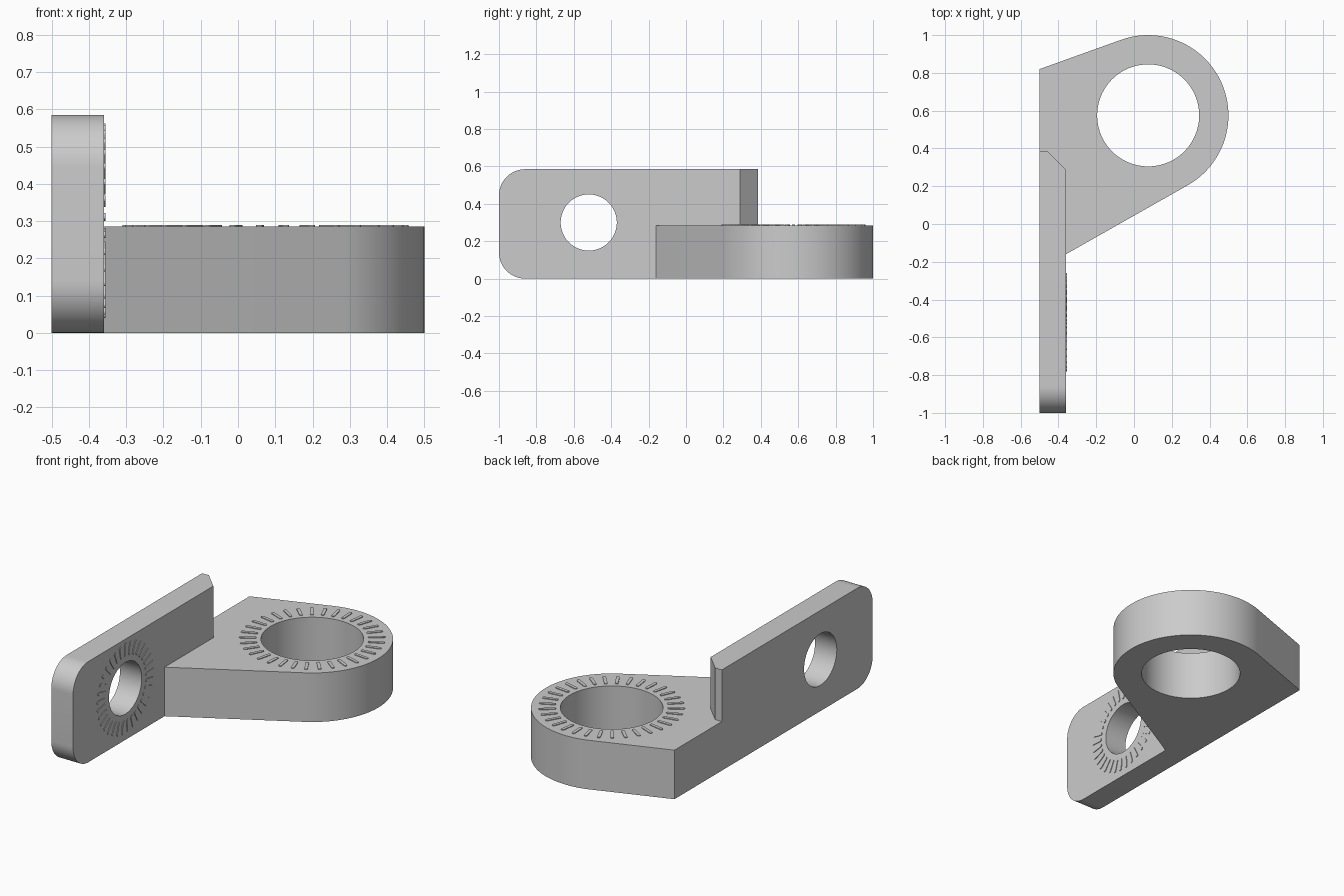
import bpy
import bmesh
from math import pi, cos, sin, atan2, acos, hypot
from mathutils import Matrix, Vector

cube = bpy.data.objects.get("Cube")
if cube:
    bpy.data.objects.remove(cube, do_unlink=True)

# Main dimensions
PLATE_LEFT, PLATE_RIGHT, PLATE_TOP = -0.5, -0.36, 0.585
BASE_TOP = 0.285
RING = Vector((0.075, 0.575, 0))
RING_RADIUS = 0.425
PLATE_HOLE = Vector((PLATE_RIGHT, -0.52, 0.3))

gray = bpy.data.materials.new("light_gray")
gray.use_nodes = True
color = (0.6, 0.6, 0.6, 1)
gray.diffuse_color = color
gray.node_tree.nodes["Principled BSDF"].inputs["Base Color"].default_value = color


def finish(bm, name):
    bmesh.ops.recalc_face_normals(bm, faces=bm.faces)
    mesh = bpy.data.meshes.new(name)
    bm.to_mesh(mesh)
    bm.free()
    mesh.materials.append(gray)
    obj = bpy.data.objects.new(name, mesh)
    bpy.context.collection.objects.link(obj)
    return obj


def extrude(points, direction):
    bm = bmesh.new()
    face = bm.faces.new([bm.verts.new(p) for p in points])
    new = bmesh.ops.extrude_face_region(bm, geom=[face])["geom"]
    bmesh.ops.translate(bm, vec=direction,
                        verts=[v for v in new if isinstance(v, bmesh.types.BMVert)])
    return bm


def cylinder(name, center, radius, depth, axis):
    bm = bmesh.new()
    turn = Matrix.Rotation(pi / 2, 4, "Y") if axis == "X" else Matrix()
    bmesh.ops.create_cone(bm, cap_ends=True, segments=96, radius1=radius, radius2=radius,
                          depth=depth, matrix=Matrix.Translation(center) @ turn)
    return finish(bm, name)


def boolean(obj, other, operation):
    mod = obj.modifiers.new(operation.lower(), "BOOLEAN")
    mod.operation = operation
    mod.solver = "EXACT"
    mod.object = other
    bpy.context.view_layer.objects.active = obj
    bpy.ops.object.modifier_apply(modifier=mod.name)
    bpy.data.objects.remove(other, do_unlink=True)


def arc(cx, cy, radius, start, end, steps):
    return [(cx + radius * cos(start + (end - start) * i / steps),
             cy + radius * sin(start + (end - start) * i / steps)) for i in range(steps + 1)]


def tangent_angle(x, y, side):
    dx, dy = x - RING.x, y - RING.y
    return atan2(dy, dx) + side * acos(RING_RADIUS / hypot(dx, dy))


# Base: ring eye blended by tangents into the plate
front, back = (PLATE_RIGHT, -0.16), (PLATE_LEFT, 0.82)
start = tangent_angle(*front, 1)
end = tangent_angle(*back, -1)
while end < start:
    end += 2 * pi
outline = arc(RING.x, RING.y, RING_RADIUS, start, end, 72)
outline += [back, (PLATE_LEFT, 0), (PLATE_RIGHT - 0.03, -0.1), front]
bracket = finish(extrude([(x, y, 0) for x, y in outline], (0, 0, BASE_TOP)), "bracket")

# Upright plate: rounded front corners, chamfered back edge
r = 0.14
side = arc(-1 + r, r, r, -pi / 2, -pi, 16)
side += arc(-1 + r, PLATE_TOP - r, r, pi, pi / 2, 16)
side += [(0.385, PLATE_TOP), (0.385, 0)]
bm = extrude([(PLATE_LEFT, y, z) for y, z in side], (PLATE_RIGHT - PLATE_LEFT, 0, 0))
corner = [e for e in bm.edges
          if all(v.co.y > 0.38 and v.co.x > PLATE_RIGHT - 0.01 for v in e.verts)]
bmesh.ops.bevel(bm, geom=corner, offset=0.097, segments=1, affect="EDGES")
boolean(bracket, finish(bm, "upright_plate"), "UNION")

# Through holes
boolean(bracket, cylinder("ring_cutter", RING, 0.27, 2, "Z"), "DIFFERENCE")
boolean(bracket, cylinder("plate_cutter", PLATE_HOLE, 0.15, 0.5, "X"), "DIFFERENCE")

bpy.ops.object.select_all(action="DESELECT")
bracket.select_set(True)
bpy.context.view_layer.objects.active = bracket
bpy.ops.object.shade_smooth_by_angle(angle=pi / 6)


# Raised radial grip ribs with rounded ends
def ribs(name, place, inner, outer, width, count):
    bm = bmesh.new()
    half = width / 2
    shape = arc(outer - half, 0, half, -pi / 2, pi / 2, 6)
    shape += arc(inner + half, 0, half, pi / 2, 3 * pi / 2, 6)
    for i in range(count):
        turn = place @ Matrix.Rotation(pi + 2 * pi * i / count, 4, "Z")
        rings = [[bm.verts.new(turn @ Vector((x, y, z))) for x, y in shape]
                 for z in (-0.005, 0.004)]
        bm.faces.new(rings[0])
        bm.faces.new(rings[1])
        for k in range(len(shape)):
            n = (k + 1) % len(shape)
            bm.faces.new((rings[0][k], rings[0][n], rings[1][n], rings[1][k]))
    return finish(bm, name)


ribs("ring_ribs", Matrix.Translation(RING + Vector((0, 0, BASE_TOP))), 0.295, 0.385, 0.018, 33)
ribs("plate_ribs", Matrix.Translation(PLATE_HOLE) @ Matrix.Rotation(pi / 2, 4, "Y"),
     0.185, 0.262, 0.018, 33)
